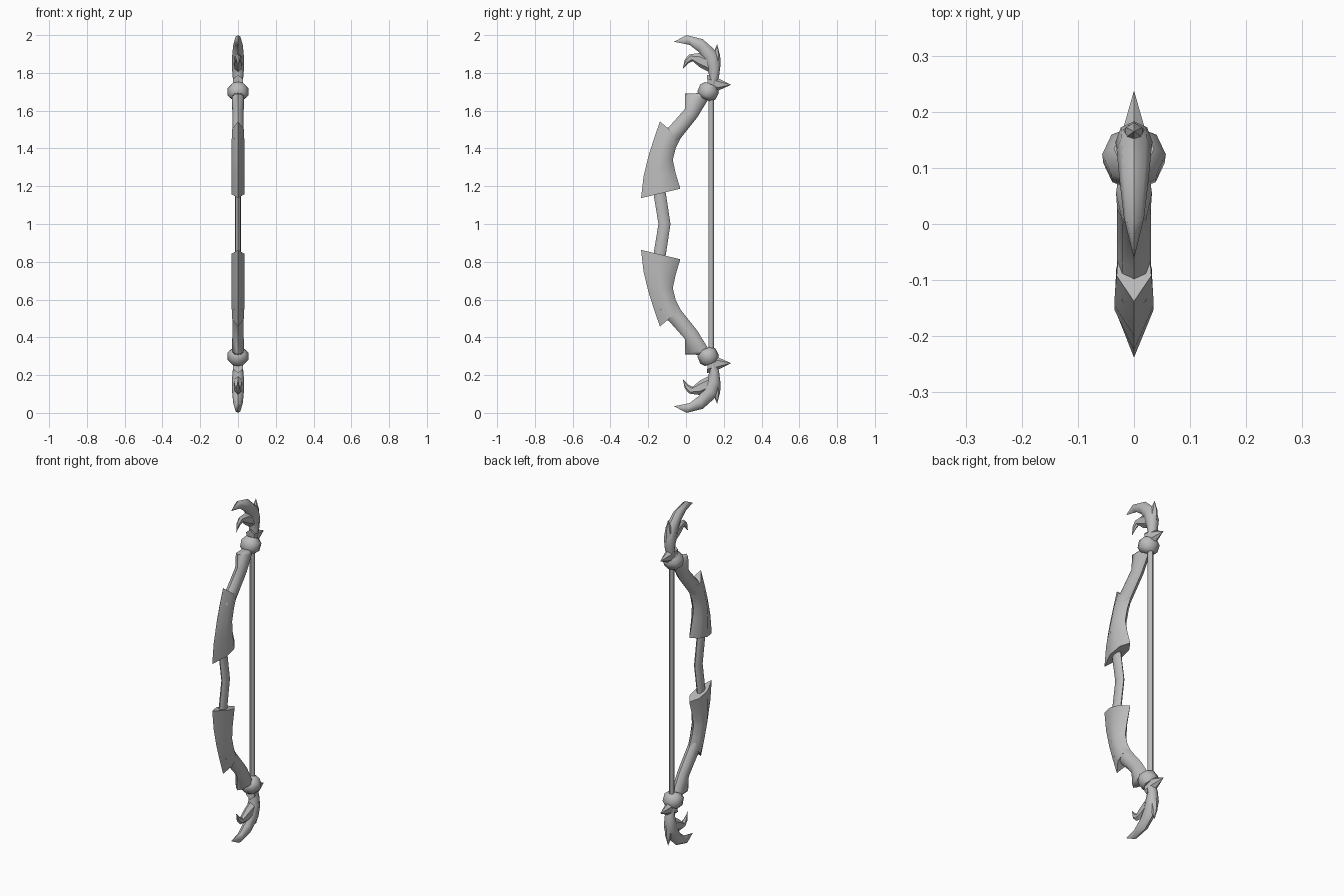
import bpy
import bmesh
import math
from mathutils import Vector

MID = 1.0  # height of the mirror plane between the two limbs

cube = bpy.data.objects.get("Cube")
if cube:
    bpy.data.objects.remove(cube, do_unlink=True)

grey = bpy.data.materials.new("plain grey")
grey.use_nodes = True
colour = (0.5, 0.5, 0.5, 1)
grey.diffuse_color = colour
grey.node_tree.nodes["Principled BSDF"].inputs["Base Color"].default_value = colour


def round_section(sides):
    """Unit section: first value runs front to back, second sideways."""
    angles = [math.tau * i / sides for i in range(sides)]
    return [(-math.cos(a), math.sin(a)) for a in angles]


def loft(name, stations, section=round_section(8), cap_start=True, angle=45):
    """Skin a section through (front point, back point, half width) stations,
    then mirror the part into the opposite limb."""
    bm = bmesh.new()
    rings = []
    for front, back, half in stations:
        front, back = Vector((0, *front)), Vector((0, *back))
        centre, reach = (front + back) / 2, (back - front) / 2
        ring = []
        for along, side in section:
            p = centre + reach * along + Vector((half * side, 0, -MID))
            ring.append(bm.verts.new(p))
        rings.append(ring)
    count = len(section)
    for low, high in zip(rings, rings[1:]):
        for i in range(count):
            j = (i + 1) % count
            bm.faces.new((low[i], low[j], high[j], high[i]))
    if cap_start:
        bm.faces.new(rings[0][::-1])
    bm.faces.new(rings[-1])
    bmesh.ops.remove_doubles(bm, verts=bm.verts, dist=0.0005)
    bmesh.ops.recalc_face_normals(bm, faces=bm.faces)
    mesh = bpy.data.meshes.new(name)
    bm.to_mesh(mesh)
    bm.free()
    mesh.materials.append(grey)
    obj = bpy.data.objects.new(name, mesh)
    obj.location.z = MID
    bpy.context.collection.objects.link(obj)
    mirror = obj.modifiers.new("opposite limb", 'MIRROR')
    mirror.use_axis = (False, False, True)
    bpy.ops.object.select_all(action='DESELECT')
    obj.select_set(True)
    bpy.context.view_layer.objects.active = obj
    bpy.ops.object.shade_smooth_by_angle(angle=math.radians(angle))
    return obj


# Bent grip and straight string, both meeting at the mirror plane
loft("grip", [
    ((-.146, 1), (-.082, 1), .017),
    ((-.172, 1.16), (-.108, 1.17), .017),
    ((-.165, 1.25), (-.105, 1.25), .017),
], cap_start=False)
loft("string", [
    ((.118, 1), (.148, 1), .015),
    ((.118, 1.7), (.148, 1.7), .015),
], cap_start=False)

# Armour plate with a sharp front ridge and a blunter back
plate_section = [(-1, 0), (-.15, 1), (.55, .9), (1, 0), (.55, -.9), (-.15, -1)]
loft("armour_plate", [
    ((-.238, 1.137), (-.03, 1.187), .035),
    ((-.225, 1.25), (-.055, 1.27), .035),
    ((-.2, 1.355), (-.07, 1.34), .035),
    ((-.17, 1.45), (-.055, 1.4), .034),
    ((-.138, 1.543), (-.03, 1.45), .031),
], plate_section, angle=50)

# Limb that flares into a forward lip below the knot
loft("limb", [
    ((-.15, 1.46), (-.07, 1.4), .03),
    ((-.08, 1.525), (-.012, 1.475), .03),
    ((-.005, 1.61), (.06, 1.565), .03),
    ((-.005, 1.69), (.115, 1.655), .032),
    ((.075, 1.693), (.125, 1.675), .026),
])

# Chunky tilted knot
knot_centre, axis, across = Vector((.117, 1.7)), Vector((.4, .92)), Vector((.92, -.4))
loft("knot", [
    (knot_centre + axis * h - across * r, knot_centre + axis * h + across * r, r * 1.05)
    for h, r in ((-.042, .03), (-.022, .052), (.018, .054), (.042, .034))
])

# Spike pointing back above the knot
loft("back_spike", [
    ((.12, 1.7), (.11, 1.79), .03),
    ((.168, 1.705), (.168, 1.772), .023),
    ((.238, 1.737), (.238, 1.737), 0),
], round_section(6))

# Main claw sweeping up and forward
loft("main_claw", [
    ((.11, 1.7), (.155, 1.71), .024),
    ((.125, 1.78), (.175, 1.78), .028),
    ((.11, 1.825), (.183, 1.845), .033),
    ((.098, 1.865), (.165, 1.91), .031),
    ((.068, 1.91), (.09, 1.978), .026),
    ((.02, 1.948), (.003, 2), .018),
    ((-.063, 1.965), (-.063, 1.965), 0),
])

# Spur rising behind the claw
loft("back_spur", [
    ((.11, 1.84), (.183, 1.83), .026),
    ((.145, 1.905), (.181, 1.89), .017),
    ((.165, 1.952), (.165, 1.952), 0),
], round_section(6))

# Small claw under the main one
loft("small_claw", [
    ((.12, 1.805), (.125, 1.885), .026),
    ((.075, 1.828), (.07, 1.905), .021),
    ((.035, 1.862), (.018, 1.898), .014),
    ((.014, 1.852), (-.006, 1.872), .009),
    ((-.017, 1.822), (-.017, 1.822), 0),
], round_section(6))
